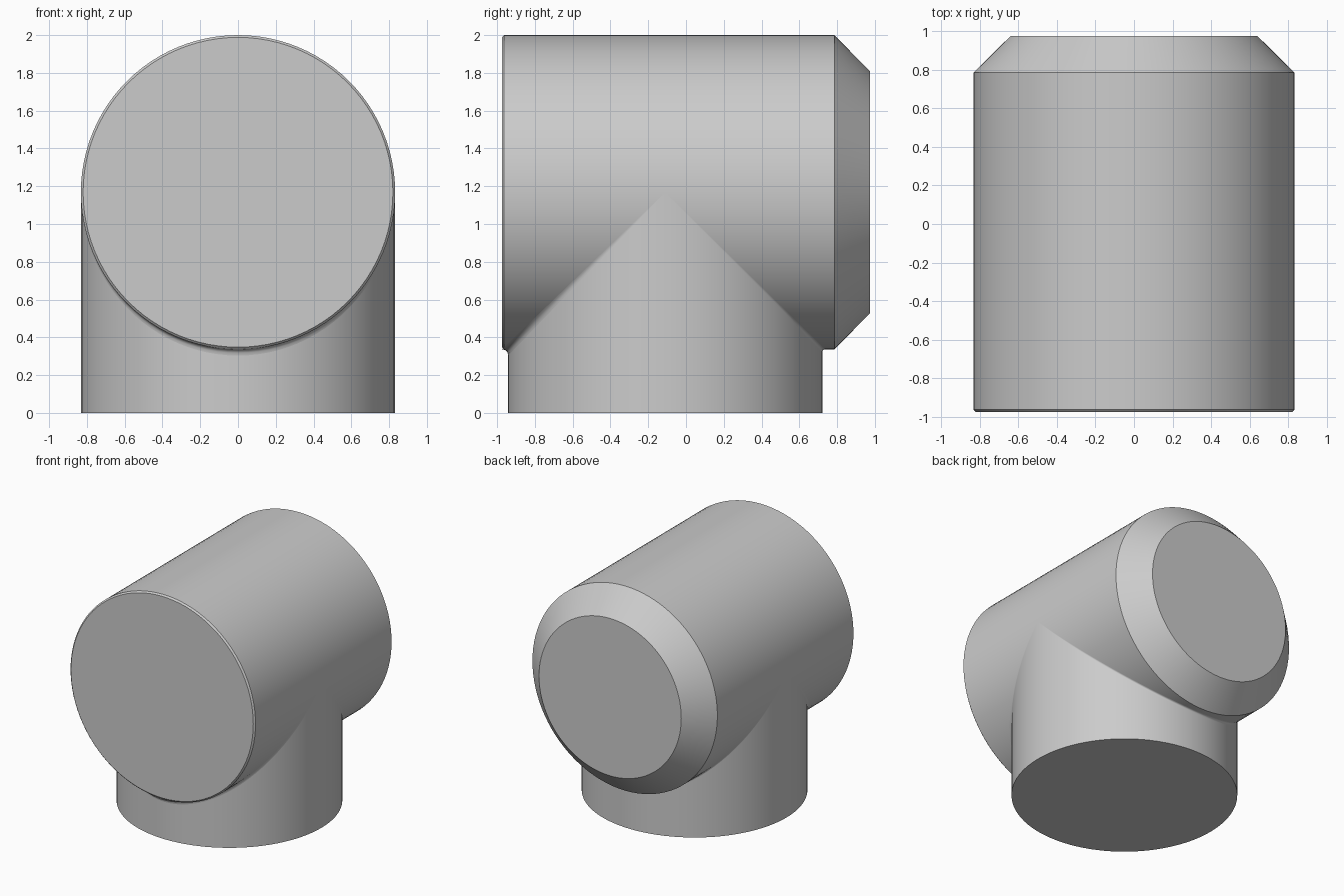
import bpy, bmesh, math
from mathutils import Matrix, Vector

cube = bpy.data.objects.get("Cube")
if cube:
    bpy.data.objects.remove(cube)

R = 0.832          # shared radius of both pipes
AXIS_Z = 2 - R     # height of the horizontal pipe axis
STEM_Y = -0.11     # position of the vertical pipe axis
SIDES = 96

grey = bpy.data.materials.new("light grey")
grey.use_nodes = True
colour = (0.6, 0.6, 0.6, 1)
grey.diffuse_color = colour
grey.node_tree.nodes["Principled BSDF"].inputs["Base Color"].default_value = colour


def finish(bm, name):
    """Turn a bmesh into a grey object, smooth but with sharp rims."""
    bmesh.ops.recalc_face_normals(bm, faces=bm.faces)
    mesh = bpy.data.meshes.new(name)
    bm.to_mesh(mesh)
    bm.free()
    mesh.materials.append(grey)
    obj = bpy.data.objects.new(name, mesh)
    bpy.context.collection.objects.link(obj)
    bpy.ops.object.select_all(action='DESELECT')
    obj.select_set(True)
    bpy.context.view_layer.objects.active = obj
    bpy.ops.object.shade_smooth_by_angle(angle=math.radians(30))
    return obj


def lathe(name, profile, matrix):
    """Capped solid of revolution from (radius, height) pairs."""
    bm = bmesh.new()
    rings = []
    for r, h in profile:
        rings.append([bm.verts.new((r * math.cos(a), r * math.sin(a), h))
                      for a in (math.tau * i / SIDES for i in range(SIDES))])
    for low, high in zip(rings, rings[1:]):
        for i in range(SIDES):
            j = (i + 1) % SIDES
            bm.faces.new((low[i], low[j], high[j], high[i]))
    bm.faces.new(rings[0])
    bm.faces.new(rings[-1])
    bm.transform(matrix)
    return finish(bm, name)


def weld(name, side, size, steps=48, arc=4):
    """Concave blend along the mitre between the two pipes."""
    bm = bmesh.new()
    rows = []
    for i in range(steps + 1):
        t = math.pi * (i / steps - 0.5)
        c = R * math.cos(t)
        d = size * math.cos(t)
        corner = Vector((R * math.sin(t), STEM_Y + side * c, AXIS_Z - c))
        on_stem = corner - Vector((0, 0, d))
        on_body = corner + Vector((0, side * d, 0))
        row = []
        for k in range(arc + 1):
            u = k / arc
            p = on_stem * (1 - u) ** 2 + corner * 2 * u * (1 - u) + on_body * u ** 2
            row.append(bm.verts.new(p))
        rows.append(row)
    for a, b in zip(rows, rows[1:]):
        for k in range(arc):
            bm.faces.new((a[k], a[k + 1], b[k + 1], b[k]))
    bmesh.ops.remove_doubles(bm, verts=bm.verts, dist=1e-5)
    obj = finish(bm, name)
    # Face the blend outwards and down
    if sum(p.normal.z for p in obj.data.polygons) > 0:
        obj.data.flip_normals()
    return obj


# Horizontal pipe: fine bevel at the front, broad chamfer at the back
lathe("horizontal_pipe",
      [(R - 0.012, -0.975), (R, -0.963), (R, 0.785), (0.64, 0.975)],
      Matrix.Translation((0, 0, AXIS_Z)) @ Matrix.Rotation(-math.pi / 2, 4, 'X'))

# Vertical pipe ending inside the horizontal one
lathe("vertical_pipe", [(R, 0), (R, 0.1), (R, AXIS_Z)],
      Matrix.Translation((0, STEM_Y, 0)))

# Blends where the pipes meet
weld("front_weld", -1, 0.033)
weld("back_weld", 1, 0.015)
